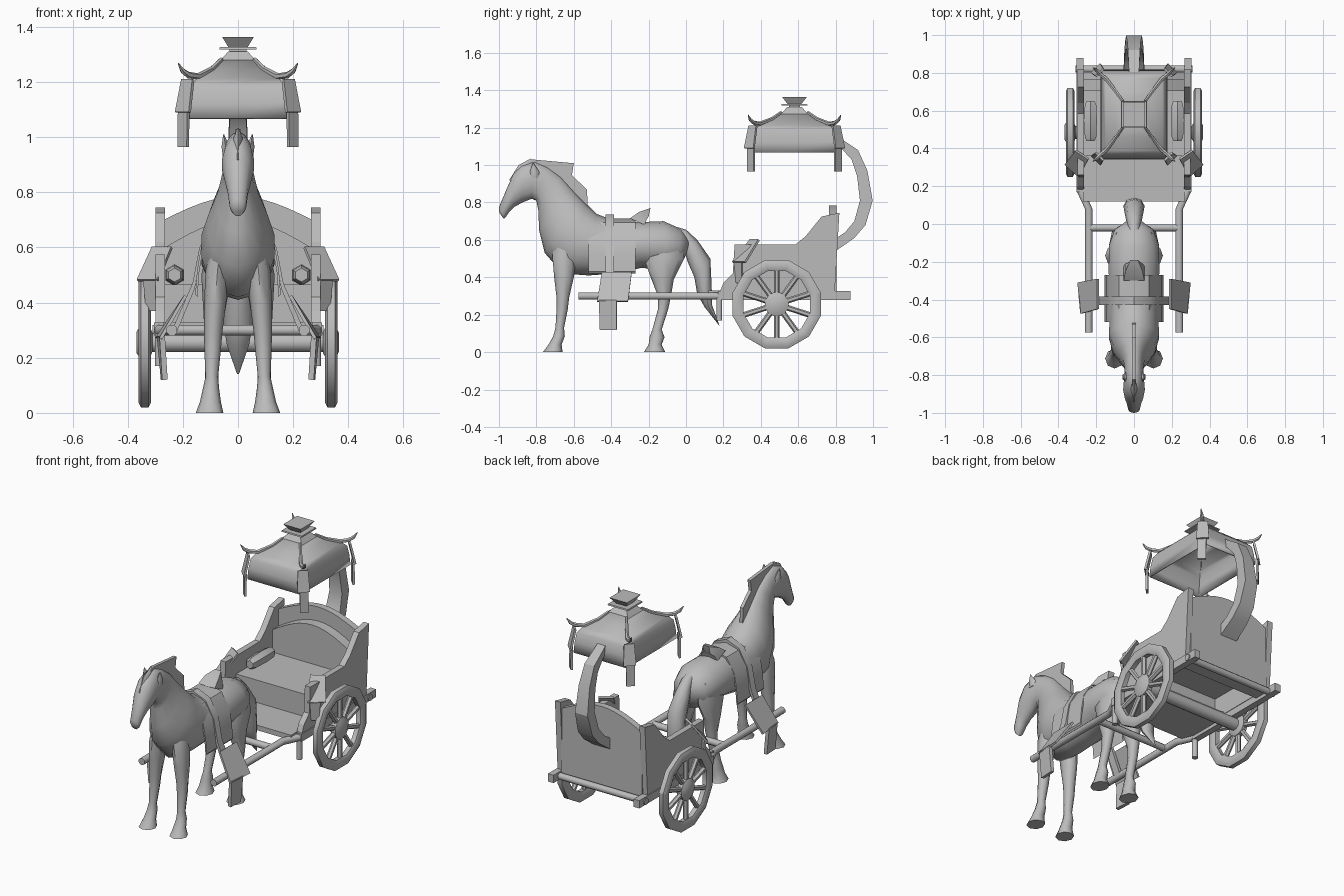
import bpy, bmesh, math
from mathutils import Vector

grey = bpy.data.materials.new("plain grey")
grey.diffuse_color = (0.5, 0.5, 0.5, 1)


def finish(name, bm, smooth=0):
    bmesh.ops.recalc_face_normals(bm, faces=bm.faces)
    me = bpy.data.meshes.new(name)
    bm.to_mesh(me)
    bm.free()
    me.materials.append(grey)
    ob = bpy.data.objects.new(name, me)
    bpy.context.collection.objects.link(ob)
    if smooth:
        bpy.ops.object.select_all(action='DESELECT')
        ob.select_set(True)
        bpy.context.view_layer.objects.active = ob
        bpy.ops.object.shade_smooth_by_angle(angle=math.radians(smooth))
    return ob


def rings(name, loops, smooth=0, caps=True):
    """Skin a list of equal-length point loops."""
    bm = bmesh.new()
    vs = [[bm.verts.new(p) for p in lp] for lp in loops]
    n = len(vs[0])
    for a, b in zip(vs, vs[1:]):
        for i in range(n):
            bm.faces.new((a[i], a[(i + 1) % n], b[(i + 1) % n], b[i]))
    if caps:
        bm.faces.new(vs[0])
        bm.faces.new(vs[-1])
    return finish(name, bm, smooth)


def loft(name, secs, n=10, x=0, smooth=60):
    """Sections (y, z of one edge, y, z of other edge, half width, extra x)."""
    loops = []
    for s in secs:
        a, b, w = Vector((0, s[0], s[1])), Vector((0, s[2], s[3])), s[4]
        ox = s[5] if len(s) > 5 else 0
        mid, half = (a + b) / 2, (a - b) / 2
        if n == 4:
            ring = [mid + half * i + Vector((w * j, 0, 0)) for i, j in ((1, 1), (1, -1), (-1, -1), (-1, 1))]
        else:
            ring = [mid + half * math.cos(t) + Vector((w * math.sin(t), 0, 0))
                    for t in (2 * math.pi * i / n for i in range(n))]
        loops.append([p + Vector((x + ox, 0, 0)) for p in ring])
    return rings(name, loops, smooth)


def box(name, x0, x1, y0, y1, z0, z1):
    return rings(name, [[(x0, y0, z), (x1, y0, z), (x1, y1, z), (x0, y1, z)] for z in (z0, z1)])


def tube(name, pts, radii, n=8, smooth=50):
    """Round bar along a path."""
    pts = [Vector(p) for p in pts]
    loops = []
    for i, p in enumerate(pts):
        d = (pts[min(i + 1, len(pts) - 1)] - pts[max(i - 1, 0)]).normalized()
        u = d.cross(Vector((0, 0, 1)) if abs(d.z) < 0.9 else Vector((0, 1, 0))).normalized()
        v = d.cross(u)
        r = radii[i] if isinstance(radii, (list, tuple)) else radii
        loops.append([p + r * (u * math.cos(t) + v * math.sin(t))
                      for t in (2 * math.pi * (k + .5) / n for k in range(n))])
    return rings(name, loops, smooth)


def plate(name, corners, t=0.012):
    """Flat panel given by its outline, thickened about its middle."""
    c = [Vector(p) for p in corners]
    nrm = (c[1] - c[0]).cross(c[2] - c[0]).normalized() * t / 2
    return rings(name, [[p - nrm for p in c], [p + nrm for p in c]])


def band(name, prof, y0, y1, t):
    """Strip of cloth over the back, from a half profile (x, z)."""
    full = [(-x, z) for x, z in reversed(prof[1:])] + prof
    loops = [[(x, y0, z), (x, y1, z), (x * .95, y1, z - t), (x * .95, y0, z - t)] for x, z in full]
    return rings(name, loops, 40)


# ---- horse ----
loft("horse_body", [
    (.02, .60, 0, .52, .045), (-.03, .66, -.03, .46, .105), (-.12, .70, -.10, .44, .135),
    (-.25, .695, -.24, .45, .138), (-.38, .70, -.38, .42, .132), (-.48, .74, -.52, .41, .132),
    (-.53, .79, -.66, .42, .136), (-.57, .83, -.755, .53, .112), (-.62, .885, -.785, .65, .077),
    (-.67, .94, -.79, .76, .058), (-.74, .99, -.80, .81, .05), (-.81, 1.02, -.825, .82, .054),
    (-.88, 1.0, -.875, .80, .059), (-.925, .95, -.92, .775, .05), (-.96, .87, -.945, .75, .038),
    (-1.0, .775, -.965, .72, .03), (-.998, .745, -.975, .713, .018)], 14)
plate("mane", [(0, y, z) for y, z in ((-.86, 1.01), (-.82, 1.03), (-.6, 1.01), (-.61, .945),
                                     (-.53, .87), (-.525, .78), (-.66, .90))], .02)
loft("forelock", [(-.83, 1.035, -.81, 1.02, .004), (-.895, 1.0, -.83, .98, .02), (-.945, .92, -.90, .90, .006)], 6)
loft("tail", [(-.09, .68, -.06, .62, .02), (0, .655, -.02, .58, .035), (.06, .60, .01, .48, .045),
              (.13, .50, .045, .40, .055), (.137, .36, .06, .31, .055), (.14, .25, .10, .24, .04),
              (.18, .14, .175, .145, .004)], 8)
for s in (-1, 1):
    loft("ear", [(-.84, .93, -.78, .93, .02, s * .038), (-.835, .965, -.785, .965, .017, s * .045),
                 (-.82, 1.01, -.815, 1.01, .002, s * .052)], 6)
    loft("front_leg", [
        (-.69, .62, -.59, .62, .035, s * .06), (-.715, .52, -.585, .52, .043, s * .074),
        (-.705, .40, -.60, .40, .04, s * .083),
        (-.692, .29, -.625, .29, .033, s * .09), (-.692, .23, -.632, .23, .030, s * .092),
        (-.698, .13, -.652, .13, .023, s * .095), (-.71, .085, -.648, .085, .03, s * .098),
        (-.735, .04, -.665, .04, .038, s * .10), (-.765, 0, -.66, 0, .05, s * .103)], 8)
    loft("hind_leg", [
        (-.20, .62, -.02, .62, .045, s * .062), (-.225, .50, -.01, .50, .055, s * .078),
        (-.185, .39, -.065, .39, .042, s * .085), (-.15, .30, -.08, .30, .032, s * .09),
        (-.15, .23, -.095, .23, .027, s * .093), (-.18, .12, -.13, .12, .024, s * .096),
        (-.195, .08, -.115, .08, .03, s * .098), (-.20, .04, -.13, .04, .038, s * .10),
        (-.225, 0, -.11, 0, .05, s * .103)], 8)

# ---- harness ----
band("saddle_cloth", [(0, .715), (.08, .692), (.132, .61), (.148, .52), (.155, .43)], -.52, -.27, .01)
band("girth_strap", [(0, .735), (.085, .70), (.14, .60), (.165, .47), (.235, .31)], -.43, -.385, .02)
loft("saddle_flap", [(-.30, .715, -.22, .68, .055), (-.25, .75, -.21, .71, .045), (-.19, .77, -.20, .725, .02)], 4)
for s in (-1, 1):
    plate("shaft_tassel", [(s * .19, -.45, .425), (s * .19, -.29, .425), (s * .295, -.31, .27), (s * .28, -.475, .27)])
    plate("shaft_tassel_tail", [(s * .275, -.465, .28), (s * .285, -.37, .28), (s * .27, -.37, .12), (s * .265, -.46, .12)], .02)

# ---- shafts and chassis ----
tube("cross_bar", [(-.24, -.02, .30), (.24, -.02, .30)], .02)
tube("axle", [(-.36, .485, .255), (.36, .485, .255)], .035, 12)
tube("rear_bar", [(-.31, .82, .30), (.31, .82, .30)], .02)
box("floor", -.27, .27, .12, .45, .30, .33)
box("rear_floor", -.27, .27, .72, .80, .30, .33)
for s in (-1, 1):
    tube("shaft", [(s * .24, -.575, .30), (s * .24, .08, .30), (s * .285, .18, .30)], .021)
    box("side_rail", s * .267, s * .305, .17, .88, .28, .327)
    tube("foot_post", [(s * .285, .178, .17), (s * .285, .178, .30)], .017)

# ---- carriage body ----
side = [(.18, .32), (.20, .37), (.25, .42), (.26, .575), (.585, .575), (.64, .62), (.725, .725), (.82, .745), (.795, .32)]
for s in (-1, 1):
    plate("side_panel", [(s * .282, y, z) for y, z in side], .036)
    tube("arm_roll", [(s * .23, y, .50) for y in (.44, .46, .55, .63, .65)], [.025, .035, .039, .035, .025], 6)


def arch(w, base, end, top, y, n=12):
    """Panel outline with a curved upper edge."""
    arc = [(w * (1 - 2 * i / n), y, end + (top - end) * math.sin(math.pi * i / n)) for i in range(n + 1)]
    return [(-w, y, base), (w, y, base)] + arc


plate("back_panel", arch(.27, .32, .70, .785, .785), .04)
plate("backrest", arch(.265, .45, .60, .70, .735), .06)
box("seat_front", -.265, .265, .36, .375, .32, .465)
box("seat", -.265, .265, .36, .77, .445, .465)

# ---- wheels ----
section = [(.022, .014), (.014, .03), (-.014, .03), (-.022, .014), (-.022, -.014), (-.014, -.03), (.014, -.03), (.022, -.014)]
for s in (-1, 1):
    c = Vector((s * .338, .485, .256))
    loops = []
    for i in range(13):
        a = 2 * math.pi * (i + .5) / 12
        loops.append([c + Vector((dx, (.214 + dr) * math.cos(a), (.214 + dr) * math.sin(a))) for dx, dr in section])
    rings("wheel_rim", loops, 40, caps=False)
    tube("wheel_hub", [c + Vector((d, 0, 0)) for d in (-.03, -.015, .015, .028)], [.04, .065, .065, .035], 12)
    for i in range(10):
        a = math.pi / 2 + 2 * math.pi * i / 10
        d = Vector((0, math.cos(a), math.sin(a)))
        tube("spoke", [c + d * .05, c + d * .2], .015, 6)
    # hanging guard above each wheel
    plate("wheel_guard", [(s * .24, .344, .60), (s * .31, .39, .60), (s * .365, .317, .48), (s * .29, .25, .48)])
    plate("wheel_guard_tail", [(s * .295, .26, .48), (s * .34, .30, .48), (s * .33, .30, .37), (s * .295, .27, .37)])

# ---- canopy arm ----
loft("canopy_arm", [
    (.79, 1.17, .79, 1.12, .026), (.83, 1.14, .83, 1.09, .028), (.92, 1.08, .885, 1.03, .032),
    (.97, .97, .915, .94, .036), (.998, .81, .93, .81, .042), (.96, .68, .90, .70, .048),
    (.90, .61, .85, .64, .052), (.80, .54, .79, .60, .056)], 4, smooth=25)

# ---- canopy ----
CY = .58


def square(hx, hy, z):
    return [(i * hx, CY + j * hy, z) for i, j in ((1, 1), (-1, 1), (-1, -1), (1, -1))]


roof = rings("canopy_roof", [square(*q) for q in (
    (.178, .238, 1.067), (.174, .232, 1.13), (.168, .22, 1.185), (.15, .192, 1.213),
    (.095, .12, 1.245), (.06, .07, 1.28))], 40, caps=False)
roof.modifiers.new("thickness", 'SOLIDIFY').thickness = .006
for q in ([(.07, .072, 1.272), (.036, .04, 1.31)], [(.068, .07, 1.318), (.066, .068, 1.326)],
          [(.034, .036, 1.325), (.058, .066, 1.364)]):
    rings("finial_tier", [square(*p) for p in q])
box("finial_core", -.03, .03, CY - .03, CY + .03, 1.27, 1.34)
for i in (-1, 1):
    for j in (-1, 1):
        tube("ridge_horn", [(i * x, CY + j * y, z) for x, y, z in (
            (.06, .07, 1.282), (.095, .12, 1.247), (.145, .185, 1.22), (.18, .215, 1.225),
            (.20, .235, 1.24), (.217, .248, 1.268))], [.008, .01, .012, .012, .01, .002], 6)

        def corner(x, y, z, w):
            return (i * (x + w), CY + j * (y - w), z)
        plate("corner_tassel", [corner(.182, .222, 1.21, -.02), corner(.182, .222, 1.21, .02),
                                corner(.20, .242, 1.09, .025), corner(.20, .242, 1.09, -.025)])
        plate("corner_tassel_tail", [corner(.197, .232, 1.10, -.017), corner(.197, .232, 1.10, .017),
                                     corner(.199, .232, .965, .017), corner(.199, .232, .965, -.017)])
